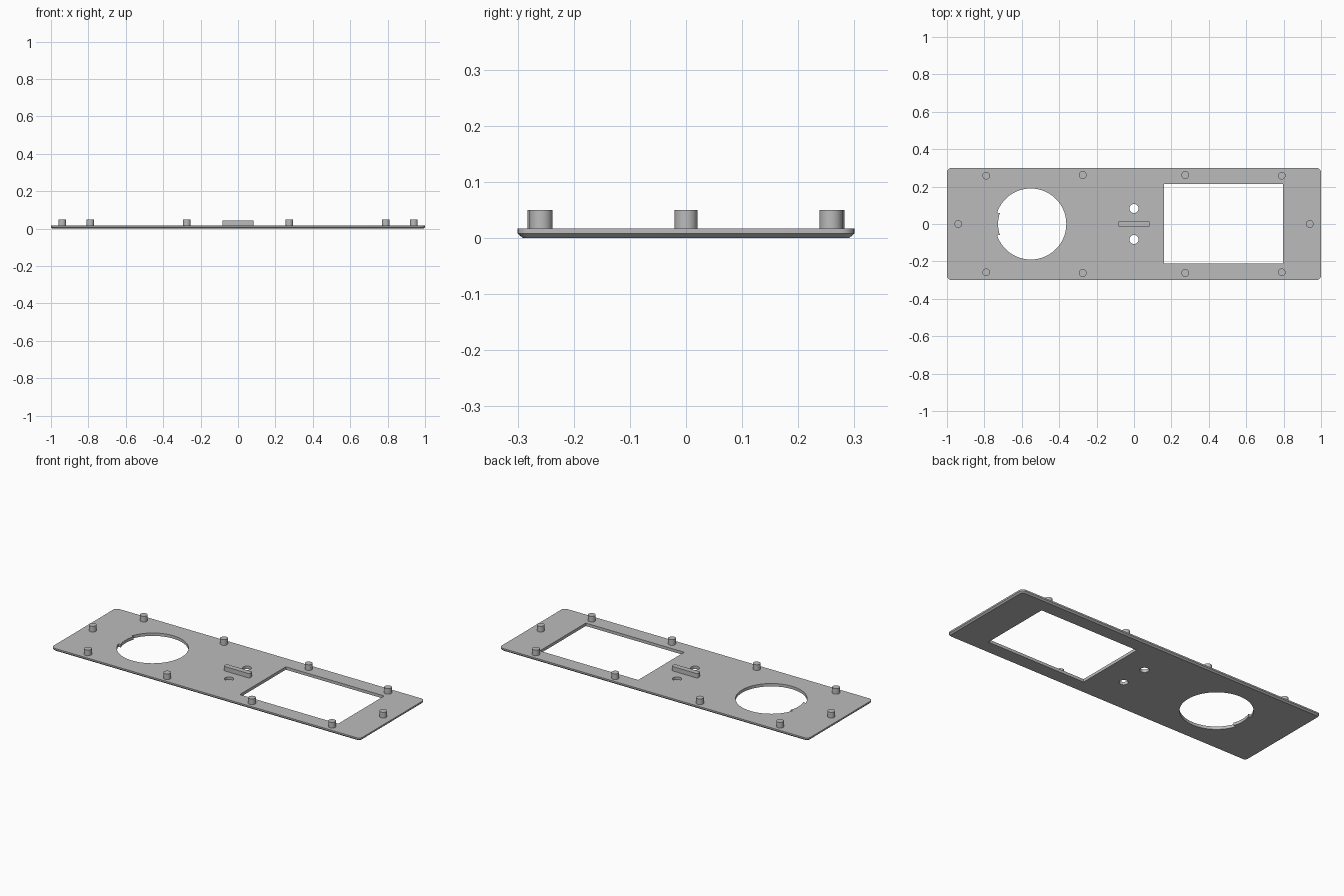
import bpy, bmesh, math

if "Cube" in bpy.data.objects:
    bpy.data.objects.remove(bpy.data.objects["Cube"])

TOP, CHAMFER_Z = 0.017, 0.008

grey = bpy.data.materials.new("mid grey")
grey.diffuse_color = (0.5, 0.5, 0.5, 1)
grey.use_nodes = True
grey.node_tree.nodes["Principled BSDF"].inputs["Base Color"].default_value = grey.diffuse_color


def arc(cx, cy, r, a0, a1, n):
    """Points on an arc, angles in degrees, both ends included."""
    return [(cx + r * math.cos(math.radians(a0 + (a1 - a0) * i / n)),
             cy + r * math.sin(math.radians(a0 + (a1 - a0) * i / n)))
            for i in range(n + 1)]


def circle(cx, cy, r, n):
    return arc(cx, cy, r, 0, 360, n)[:-1]


def rounded_rect(hx, hy, r, n=6):
    pts = []
    for k, (sx, sy) in enumerate([(1, 1), (-1, 1), (-1, -1), (1, -1)]):
        pts += arc(sx * (hx - r), sy * (hy - r), r, 90 * k, 90 * k + 90, n)
    return pts


def build(name, loops):
    """Make a solid from closed contours; each is a list of (points, z) from bottom to top."""
    bm = bmesh.new()
    bottom, top = [], []
    for rings in loops:
        layers = [[bm.verts.new((x, y, z)) for x, y in pts] for pts, z in rings]
        n = len(layers[0])
        for lo, hi in zip(layers, layers[1:]):
            for i in range(n):
                j = (i + 1) % n
                bm.faces.new((lo[i], lo[j], hi[j], hi[i]))
        for verts, store in ((layers[0], bottom), (layers[-1], top)):
            store += [bm.edges.get((verts[i], verts[(i + 1) % n])) for i in range(n)]
    for edges, nz in ((bottom, -1), (top, 1)):
        bmesh.ops.triangle_fill(bm, use_beauty=True, edges=edges, normal=(0, 0, nz))
    bmesh.ops.recalc_face_normals(bm, faces=bm.faces)
    mesh = bpy.data.meshes.new(name)
    bm.to_mesh(mesh)
    bm.free()
    mesh.materials.append(grey)
    ob = bpy.data.objects.new(name, mesh)
    bpy.context.collection.objects.link(ob)
    bpy.ops.object.select_all(action='DESELECT')
    ob.select_set(True)
    bpy.context.view_layer.objects.active = ob
    bpy.ops.object.shade_smooth_by_angle(angle=math.radians(30))
    return ob


def straight(pts, z0, z1):
    return [(pts, z0), (pts, z1)]


# Panel: rounded outline chamfered underneath, with its openings
outer = rounded_rect(1.0, 0.30, 0.025)
inner = rounded_rect(0.991, 0.291, 0.016)
outline = [(inner, 0), (outer, CHAMFER_Z), (outer, TOP)]

# Round opening with a small tab reaching in on the left
round_hole = (arc(-0.552, 0, 0.19, -161.5, 161.5, 72)
              + arc(-0.552, 0, 0.175, 160, 200, 8))
window = [(0.16, -0.212), (0.797, -0.212), (0.797, 0.213), (0.16, 0.213)]
openings = [round_hole, window] + [circle(0, s * 0.083, 0.024, 32) for s in (-1, 1)]
build("panel", [outline] + [straight(p, 0, TOP) for p in openings])

# Raised bar between the small holes
build("centre_bar", [straight(rounded_rect(0.084, 0.015, 0.008), 0.012, 0.043)])

# Pegs around the rim
pegs = [(-0.94, 0), (0.94, 0)]
for sx in (-1, 1):
    for sy in (-1, 1):
        pegs += [(sx * 0.79, sy * 0.2585), (sx * 0.274, sy * 0.262)]
for i, (x, y) in enumerate(pegs):
    build(f"peg_{i + 1}", [straight(circle(x, y, 0.0205, 32), 0.012, 0.05)])
